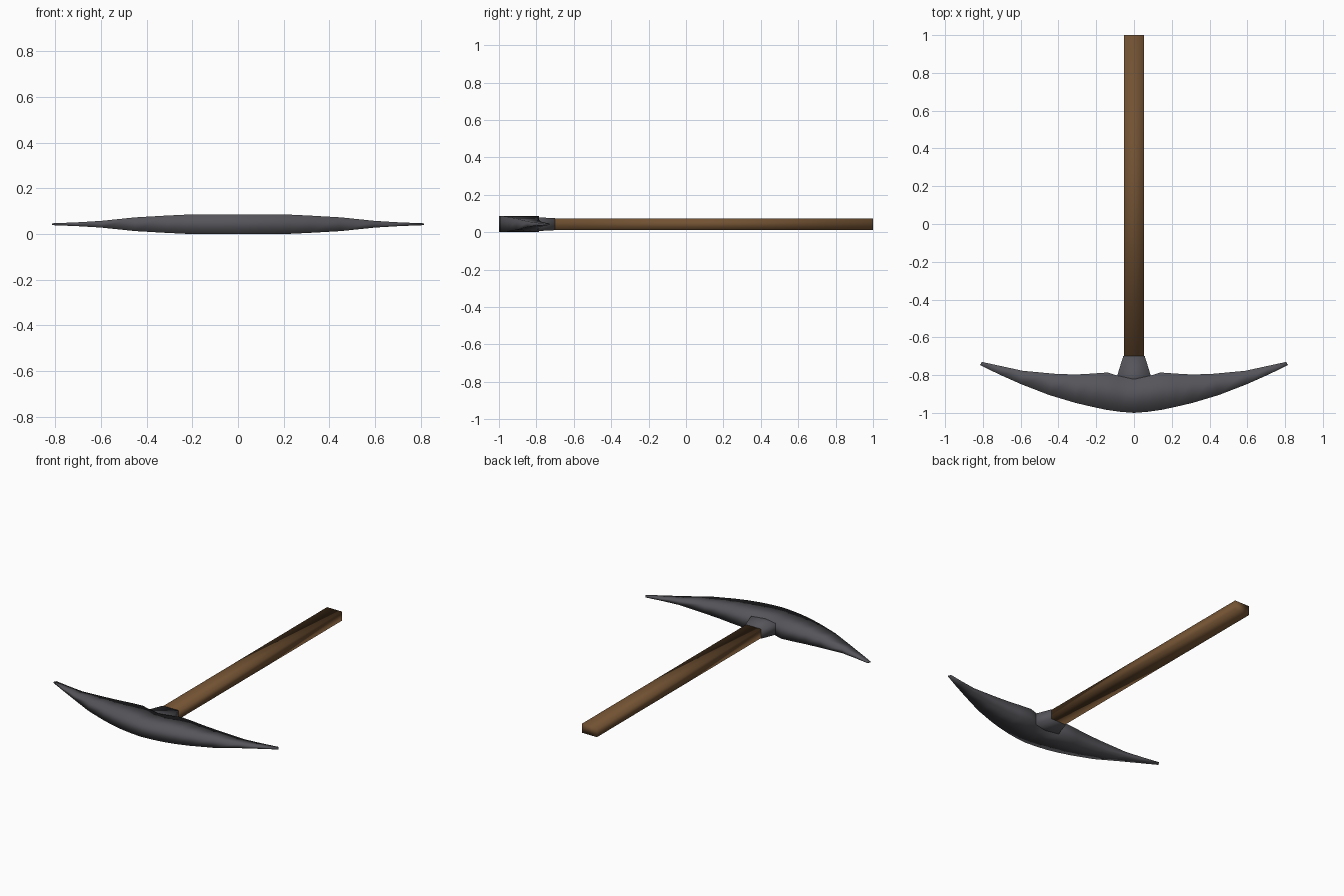
import bpy, bmesh

if "Cube" in bpy.data.objects:
    bpy.data.objects.remove(bpy.data.objects["Cube"])

ZC = 0.047  # mid-height of the whole tool


def material(name, rgb):
    m = bpy.data.materials.new(name)
    m.diffuse_color = (*rgb, 1)
    m.use_nodes = True
    m.node_tree.nodes["Principled BSDF"].inputs["Base Color"].default_value = m.diffuse_color
    return m


def loft(name, rings, mat):
    """Skin a row of four-cornered rings, cap both ends, shade smooth."""
    bm = bmesh.new()
    rows = [[bm.verts.new(p) for p in ring] for ring in rings]
    for a, b in zip(rows, rows[1:]):
        for i in range(4):
            j = (i + 1) % 4
            bm.faces.new((a[i], a[j], b[j], b[i]))
    bm.faces.new(rows[0])
    bm.faces.new(rows[-1])
    bmesh.ops.recalc_face_normals(bm, faces=bm.faces)
    for f in bm.faces:
        f.smooth = len(f.verts) == 4
    me = bpy.data.meshes.new(name)
    bm.to_mesh(me)
    bm.free()
    me.materials.append(mat)
    ob = bpy.data.objects.new(name, me)
    bpy.context.collection.objects.link(ob)
    return ob


def ring_y(y, hx, hz):
    return [(-hx, y, ZC - hz), (hx, y, ZC - hz), (hx, y, ZC + hz), (-hx, y, ZC + hz)]


wood = material("brown wood", (0.17, 0.085, 0.033))
iron = material("dark iron", (0.09, 0.09, 0.102))

# handle: flat rectangular shaft
loft("handle", [ring_y(-0.72, 0.054, 0.03), ring_y(1.0, 0.054, 0.03)], wood)

# collar: flared socket between handle and head
loft("collar", [ring_y(-0.70, 0.057, 0.032), ring_y(-0.80, 0.088, 0.037),
                ring_y(-0.86, 0.088, 0.037)], iron)

# head: curved double point; (inner x, inner y, outer x, outer y, half height)
half = [
    (0.0, -0.822, 0.0, -1.0, 0.043),
    (0.09, -0.802, 0.075, -0.994, 0.043),
    (0.14, -0.786, 0.15, -0.983, 0.043),
    (0.22, -0.792, 0.225, -0.967, 0.042),
    (0.31, -0.797, 0.31, -0.947, 0.038),
    (0.42, -0.793, 0.45, -0.905, 0.030),
    (0.59, -0.777, 0.60, -0.847, 0.0145),
    (0.70, -0.753, 0.71, -0.798, 0.008),
    (0.806, -0.73, 0.815, -0.747, 0.004),
]
full = [(-a, b, -c, d, h) for a, b, c, d, h in reversed(half[1:])] + half
rings = [[(xi, yi, ZC - h), (xo, yo, ZC - h), (xo, yo, ZC + h), (xi, yi, ZC + h)]
         for xi, yi, xo, yo, h in full]
# ground contact: lift so the underside rests on z = 0
head = loft("pick_head", rings, iron)
for ob in bpy.context.collection.objects:
    ob.location.z = 0.043 - ZC
